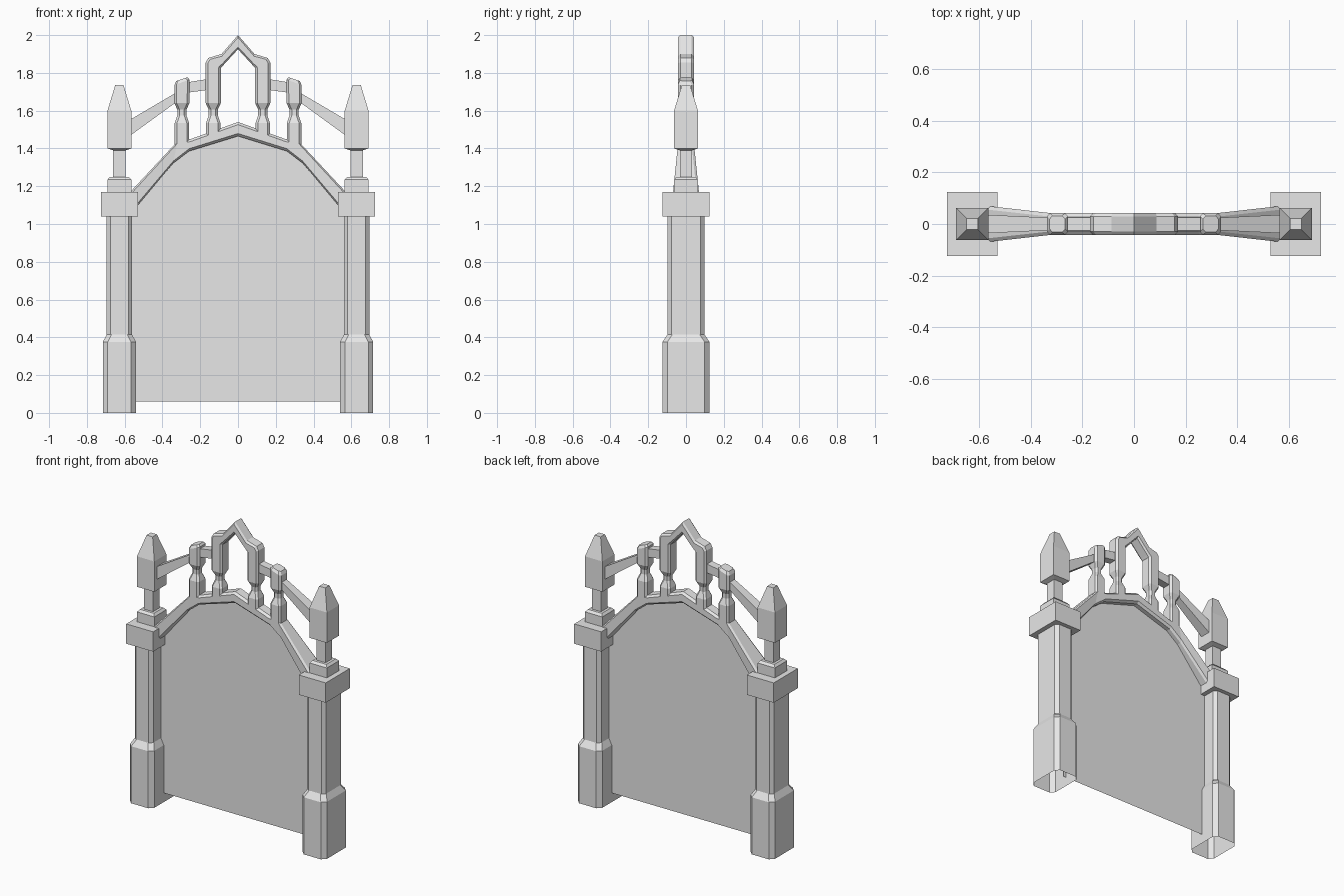
import bpy
import bmesh

if "Cube" in bpy.data.objects:
    bpy.data.objects.remove(bpy.data.objects["Cube"])

STONE = (0.8, 0.8, 0.8, 1)
stone = bpy.data.materials.new("pale_stone")
stone.use_nodes = True
stone.diffuse_color = STONE
stone.node_tree.nodes["Principled BSDF"].inputs["Base Color"].default_value = STONE


def finish(name, bm):
    """Turn a right-half mesh into an object mirrored across x = 0."""
    bmesh.ops.recalc_face_normals(bm, faces=bm.faces)
    mesh = bpy.data.meshes.new(name)
    bm.to_mesh(mesh)
    bm.free()
    mesh.materials.append(stone)
    obj = bpy.data.objects.new(name, mesh)
    bpy.context.collection.objects.link(obj)
    mirror = obj.modifiers.new("mirror", 'MIRROR')
    mirror.use_clip = True
    return obj


def section(a, b, depth, cut):
    """Chamfered rectangle spanning a to b (x, z) and -depth to depth in y."""
    length = ((b[0] - a[0]) ** 2 + (b[1] - a[1]) ** 2) ** 0.5
    t = cut / length
    flat = depth - cut
    outline = [(t, -depth), (1 - t, -depth), (1, -flat), (1, flat),
               (1 - t, depth), (t, depth), (0, flat), (0, -flat)]
    if cut == 0:
        outline = [(0, -depth), (1, -depth), (1, depth), (0, depth)]
    return [(a[0] + (b[0] - a[0]) * u, y, a[1] + (b[1] - a[1]) * u)
            for u, y in outline]


def loft(name, stations, cut=0.0, start=True, end=True):
    """Join sections given as (a, b, depth) into one tube."""
    bm = bmesh.new()
    rings = [[bm.verts.new(p) for p in section(a, b, d, cut)]
             for a, b, d in stations]
    for low, high in zip(rings, rings[1:]):
        for i in range(len(low)):
            j = (i + 1) % len(low)
            bm.faces.new((low[i], low[j], high[j], high[i]))
    if start:
        bm.faces.new(rings[0])
    if end:
        bm.faces.new(rings[-1])
    return finish(name, bm)


def upright(x, rows):
    """Stations for a vertical part from (z, half width, half depth) rows."""
    return [((x - w, z), (x + w, z), d) for z, w, d in rows]


# Pillars: hollow base and shaft, cap block, finial
PX = 0.628
loft("pillar_base", upright(PX, [(0, .088, .125), (.375, .088, .125),
                                 (.415, .067, .098)]), 0.026, start=False, end=False)
loft("pillar_shaft", upright(PX, [(.415, .067, .098), (1.04, .067, .098)]),
     0.02, start=False, end=False)
loft("pillar_cap", upright(PX, [(1.04, .098, .125), (1.17, .098, .125)]))
loft("pillar_finial", upright(PX, [
    (1.17, .063, .063), (1.235, .063, .063), (1.25, .05, .05),
    (1.25, .033, .033), (1.39, .033, .033), (1.4, .063, .063),
    (1.6, .063, .063), (1.735, .022, .022)]))

# Main arch, widening in depth toward the pillars
loft("arch", [((.57, 1.05), (.57, 1.17), .07),
              ((.345, 1.32), (.318, 1.44), .042),
              ((.26, 1.385), (.25, 1.45), .042),
              ((0, 1.465), (0, 1.54), .042)], 0.014, end=False)

# Outer balusters with sloping tops
def waist(x, foot):
    return upright(x, [(foot, .038, .042), (1.535, .038, .042),
                       (1.575, .024, .026), (1.605, .024, .026),
                       (1.64, .04, .042)])


loft("outer_baluster", waist(.297, 1.4)
     + [((.257, 1.765), (.337, 1.735), .042),
        ((.267, 1.777), (.327, 1.757), .032)], 0.012)

# Inner balusters running up into the pointed frame
loft("pointed_frame", waist(.131, 1.45)
     + [((.091, 1.825), (.171, 1.855), .042),
        ((.088, 1.828), (.157, 1.879), .042),
        ((.08, 1.838), (.087, 1.9), .042),
        ((0, 1.925), (0, 2.0), .042)], 0.012, end=False)

# Rails linking the balusters and the finials
loft("short_rail", [((.16, 1.71), (.16, 1.767), .026),
                    ((.27, 1.695), (.27, 1.75), .026)])
loft("long_rail", [((.32, 1.65), (.32, 1.7), .024),
                   ((.575, 1.465), (.575, 1.55), .036)])

# Thin infill panel under the arch
bm = bmesh.new()
outline = [(0, .06), (.56, .06), (.56, 1.1), (.335, 1.37), (.25, 1.42), (0, 1.5)]
bm.faces.new([bm.verts.new((x, 0, z)) for x, z in outline])
finish("infill_panel", bm)
